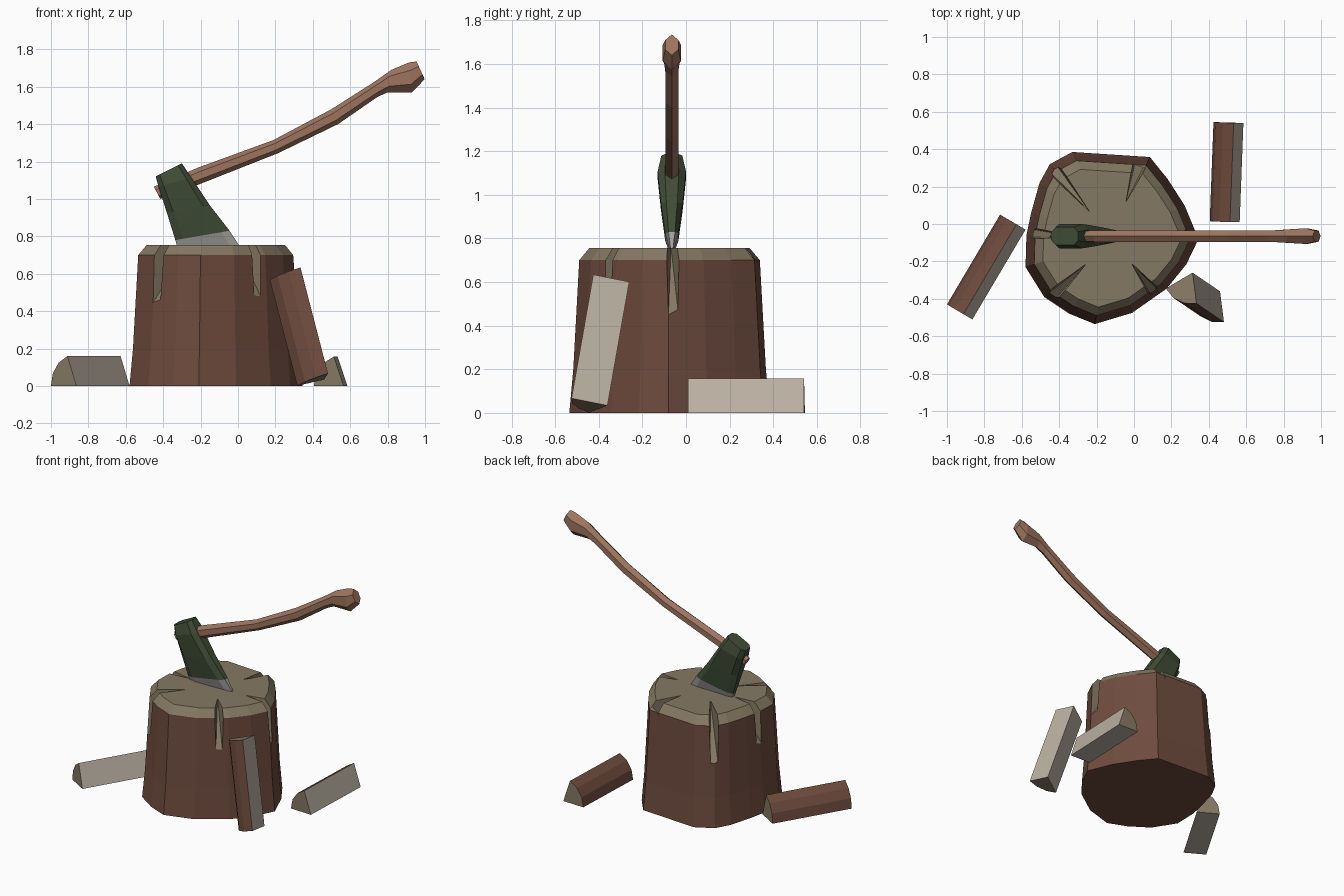
import bpy, bmesh, math
from mathutils import Vector as V

if "Cube" in bpy.data.objects:
    bpy.data.objects.remove(bpy.data.objects["Cube"])


def material(name, rgb):
    m = bpy.data.materials.new(name)
    m.diffuse_color = (*rgb, 1)
    m.use_nodes = True
    m.node_tree.nodes["Principled BSDF"].inputs["Base Color"].default_value = m.diffuse_color
    return m


BARK = material("bark", (0.156, 0.070, 0.048))
END = material("end_grain", (0.235, 0.190, 0.125))
SPLIT = material("split_wood", (0.50, 0.44, 0.365))
GREEN = material("green_paint", (0.051, 0.073, 0.037))
STEEL = material("bare_steel", (0.36, 0.35, 0.33))
HANDLE = material("handle_wood", (0.34, 0.175, 0.115))


def build(name, verts, faces, mats):
    """faces: list of (vertex indices, material index)"""
    bm = bmesh.new()
    vs = [bm.verts.new(v) for v in verts]
    for idx, mi in faces:
        bm.faces.new([vs[i] for i in idx]).material_index = mi
    bmesh.ops.recalc_face_normals(bm, faces=bm.faces)
    me = bpy.data.meshes.new(name)
    bm.to_mesh(me)
    bm.free()
    for m in mats:
        me.materials.append(m)
    ob = bpy.data.objects.new(name, me)
    bpy.context.collection.objects.link(ob)
    return ob


def loft(name, rings, mats, side_mat, cap_mats=(0, 0)):
    """Skin closed rings; side_mat(ring, segment) gives the material index."""
    n, last = len(rings[0]), len(rings) - 1
    faces = [((r * n + i, r * n + (i + 1) % n, (r + 1) * n + (i + 1) % n, (r + 1) * n + i),
              side_mat(r, i)) for r in range(last) for i in range(n)]
    faces.append((tuple(range(n)), cap_mats[0]))
    faces.append((tuple(range(last * n, last * n + n)), cap_mats[1]))
    return build(name, [v for ring in rings for v in ring], faces, mats)


# Stump: irregular outline, tapered upward, with a bare chamfered top
CX, CY = -0.115, -0.08
outline = [(-0.33, 0.385), (-0.45, 0.32), (-0.505, 0.22), (-0.55, 0.06), (-0.575, -0.06),
           (-0.58, -0.23), (-0.48, -0.39), (-0.345, -0.48), (-0.21, -0.535), (-0.01, -0.475),
           (0.175, -0.345), (0.28, -0.215), (0.345, -0.08), (0.27, 0.10), (0.18, 0.24),
           (0.085, 0.358)]
levels = [(0, 1), (0.2, 0.96), (0.70, 0.90), (0.755, 0.80)]
rings = [[(CX + (x - CX) * s, CY + (y - CY) * s, z) for x, y in outline] for z, s in levels]
stump = loft("stump", rings, [BARK, END], lambda r, i: int(r == 2), (0, 1))

# Radial cracks cut in the rim: angle, inner radius, outer radius
cracks = [(130, 0.19, 0.44), (70, 0.21, 0.38), (3, 0.22, 0.40),
          (-52, 0.165, 0.35), (-136.5, 0.195, 0.41), (176, 0.22, 0.42)]
cv, cf = [], []
for ang, r0, r1 in cracks:
    a = math.radians(ang)
    d, t = V((math.cos(a), math.sin(a), 0)), V((-math.sin(a), math.cos(a), 0))
    c = V((CX, CY, 0))
    tip = c + d * r0 + V((0, 0, 0.757))
    b = len(cv)
    cv.append(tip)
    for half, z in ((0.032, 0.80), (-0.032, 0.80), (-0.02, 0.49), (0.02, 0.49)):
        outer = c + d * r1 + t * half + V((0, 0, z))
        cv.append(tip + (outer - tip) * 1.2)
    cf += [((b, b + 1 + i, b + 1 + (i + 1) % 4), 1) for i in range(4)]
    cf.append(((b + 1, b + 2, b + 3, b + 4), 1))
cutter = build("crack_cutter", cv, cf, [BARK, END])
cutter.hide_render = True
mod = stump.modifiers.new("cracks", "BOOLEAN")
mod.operation, mod.solver, mod.object = "DIFFERENCE", "EXACT", cutter
bpy.context.view_layer.objects.active = stump
bpy.ops.object.modifier_apply(modifier="cracks")
bpy.data.objects.remove(cutter)

# Axe head: octagonal sections from poll to cutting edge (rear point, front point, half thickness)
AY = -0.065
head = [((-0.44, 1.12), (-0.30, 1.19), 0.048),
        ((-0.425, 1.065), (-0.25, 1.115), 0.065),
        ((-0.38, 0.925), (-0.15, 0.965), 0.050),
        ((-0.335, 0.78), (-0.045, 0.83), 0.030),
        ((-0.315, 0.71), (0.03, 0.715), 0.002)]
rings = []
for (lx, lz), (rx, rz), t in head:
    ring = []
    for f, k in ((0, -0.5), (0.15, -1), (0.85, -1), (1, -0.5),
                 (1, 0.5), (0.85, 1), (0.15, 1), (0, 0.5)):
        ring.append((lx + (rx - lx) * f, AY + t * k, lz + (rz - lz) * f))
    rings.append(ring)
loft("axe_head", rings, [GREEN, STEEL], lambda r, i: int(r == 3), (0, 1))

# Axe handle: hexagonal sections (top point, bottom point, half thickness)
grip = [((-0.45, 1.065), (-0.415, 1.0), 0.022),
        ((-0.22, 1.165), (-0.19, 1.085), 0.030),
        ((0.19, 1.315), (0.215, 1.245), 0.030),
        ((0.50, 1.48), (0.535, 1.40), 0.030),
        ((0.72, 1.62), (0.745, 1.545), 0.030),
        ((0.82, 1.69), (0.80, 1.57), 0.035),
        ((0.915, 1.73), (0.93, 1.57), 0.042),
        ((0.955, 1.735), (0.998, 1.64), 0.030)]
rings = []
for (tx, tz), (bx, bz), w in grip:
    rings.append([(tx + (bx - tx) * f, AY + w * k, tz + (bz - tz) * f)
                  for f, k in ((0, 0), (0.27, -1), (0.73, -1), (1, 0), (0.73, 1), (0.27, 1))])
loft("axe_handle", rings, [HANDLE], lambda r, i: 0)


# Split logs: a wedge with two split faces, a bark arc and end grain
def log(name, corner, e1, e2, along):
    corner, e1, e2, along = V(corner), V(e1), V(e2), V(along)
    ang = e1.angle(e2)
    prof = [corner]
    for k in range(4):
        f = k / 3
        prof.append(corner + (e1 * math.sin((1 - f) * ang) + e2 * math.sin(f * ang)) / math.sin(ang))
    loft(name, [prof, [p + along for p in prof]], [BARK, END, SPLIT],
         lambda r, i: 2 if i in (0, 4) else 0, (1, 1))


log("left_log", (-0.864, -0.51, 0), (-0.136, 0.08, 0), (-0.048, 0.028, 0.16), (0.284, 0.48, 0))
log("back_log", (0.565, 0.01, 0), (-0.16, 0.005, 0), (-0.052, 0, 0.157), (0.02, 0.53, 0))
log("leaning_log", (0.46, -0.36, 0.034), (0.021, -0.165, 0.033), (-0.143, -0.085, -0.033),
    (-0.147, 0.10, 0.567))
